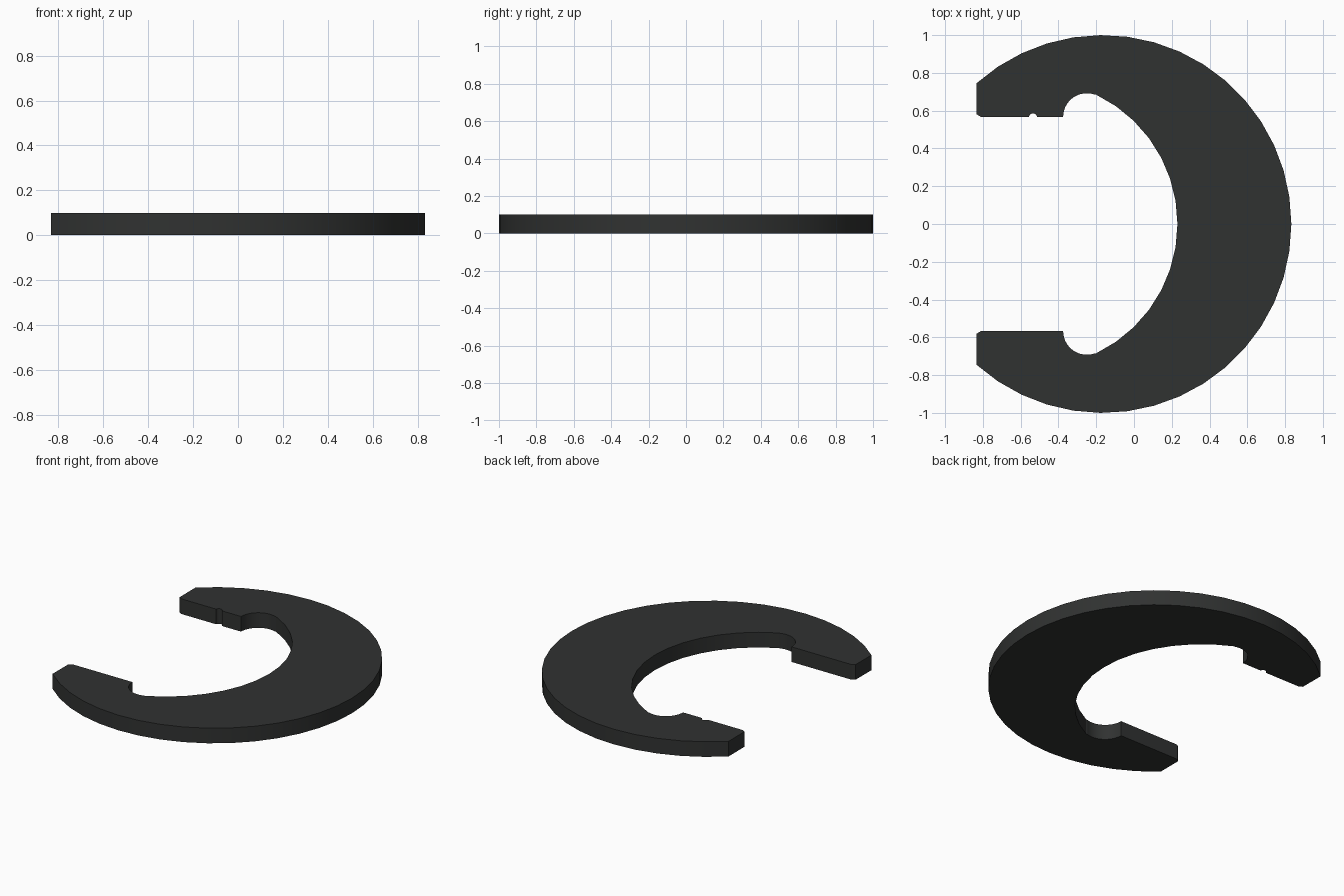
import bpy, bmesh
from math import sin, cos, radians

if "Cube" in bpy.data.objects:
    bpy.data.objects.remove(bpy.data.objects["Cube"])

HEIGHT = 0.10
JAW = 0.567      # half of the jaw opening
LEFT = -0.833    # open end of the jaws


def arc(cx, cy, r, a0, a1, n):
    """Points on an arc, angles in degrees, both ends included."""
    return [(cx + r * cos(radians(a0 + (a1 - a0) * i / n)),
             cy + r * sin(radians(a0 + (a1 - a0) * i / n))) for i in range(n + 1)]


def half_jaw(notch):
    """From the inner bow end out to the jaw tip, for the +y side."""
    pts = arc(-0.25, JAW, 0.125, 64.3, 180, 20)[1:]          # relief groove
    if notch:
        pts += arc(-0.535, JAW - 0.004, 0.022, 10, 170, 12)  # go / no-go divider
    pts += [(LEFT + 0.022, JAW), (LEFT, JAW + 0.014)]        # lead-in chamfer
    return pts


# outline: outer bow, upper jaw, inner bow, lower jaw
outer = arc(-0.167, 0, 1.0, -131.8, 131.8, 32)
inner = arc(-0.53, 0, 0.76, 64.3, -64.3, 14)
upper = half_jaw(True)[::-1]
lower = [(x, -y) for x, y in half_jaw(False)]
outline = outer + upper + inner + lower

# extruded plate
bm = bmesh.new()
face = bm.faces.new([bm.verts.new((x, y, 0)) for x, y in outline])
ext = bmesh.ops.extrude_face_region(bm, geom=[face], use_keep_orig=True)
bmesh.ops.translate(bm, vec=(0, 0, HEIGHT),
                    verts=[g for g in ext["geom"] if isinstance(g, bmesh.types.BMVert)])
bmesh.ops.recalc_face_normals(bm, faces=bm.faces)
mesh = bpy.data.meshes.new("snap_gauge_body")
bm.to_mesh(mesh)
bm.free()
body = bpy.data.objects.new("snap_gauge_body", mesh)
bpy.context.collection.objects.link(body)

# dark blackened steel
mat = bpy.data.materials.new("dark_steel")
mat.diffuse_color = (0.03, 0.032, 0.031, 1)
mat.use_nodes = True
mat.node_tree.nodes["Principled BSDF"].inputs["Base Color"].default_value = mat.diffuse_color
mesh.materials.append(mat)

bpy.context.view_layer.objects.active = body
body.select_set(True)
bpy.ops.object.shade_smooth_by_angle(angle=radians(30))
